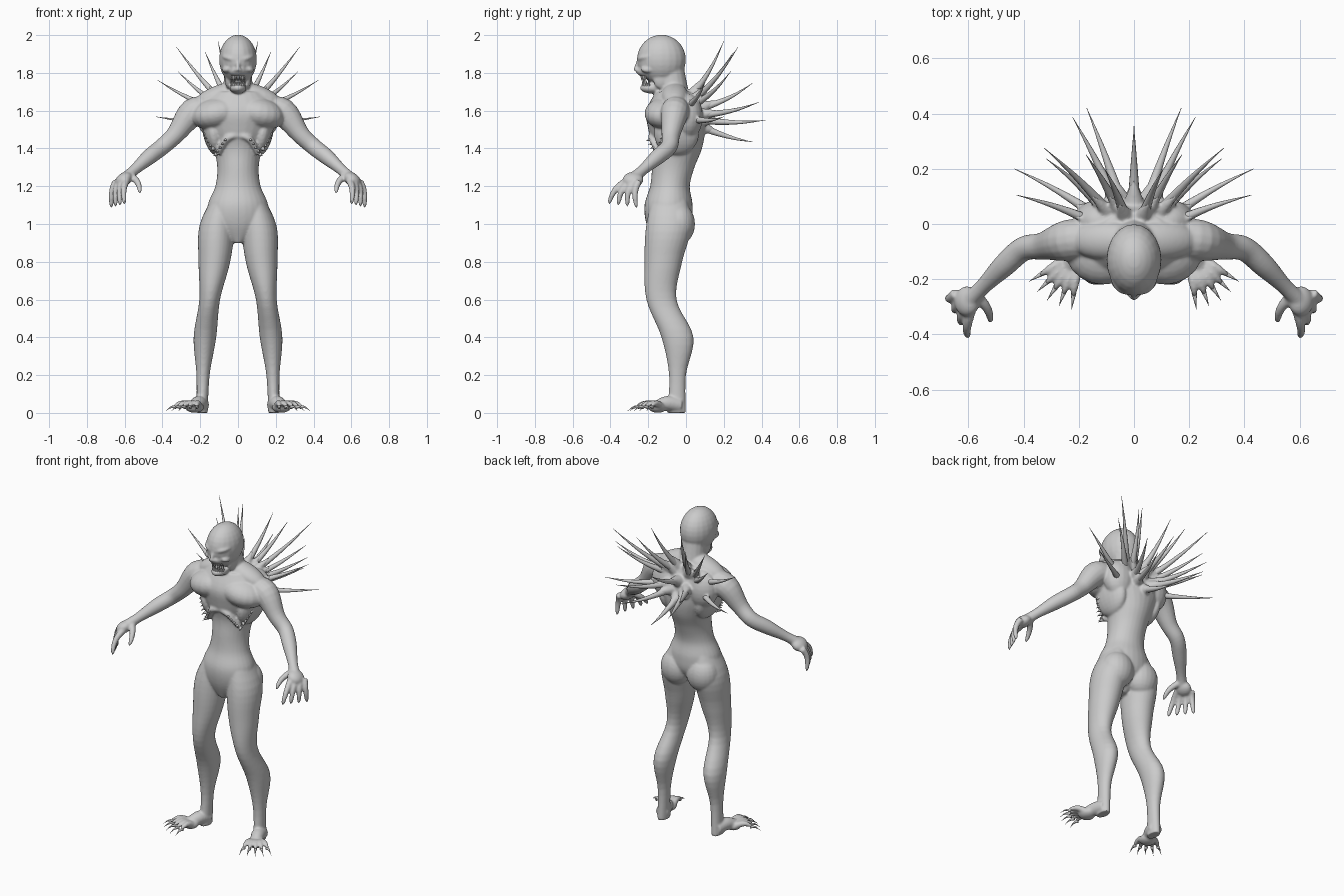
import bpy, bmesh, math
from mathutils import Vector, Matrix

cube = bpy.data.objects.get("Cube")
if cube:
    bpy.data.objects.remove(cube, do_unlink=True)

skin = bpy.data.materials.new("pale grey skin")
skin.use_nodes = True
skin.diffuse_color = (0.6, 0.6, 0.6, 1)
skin.node_tree.nodes["Principled BSDF"].inputs["Base Color"].default_value = skin.diffuse_color


def spline(rows, steps=5):
    """Smooth curve through rows of numbers."""
    result = []
    for i in range(len(rows) - 1):
        before, start = rows[max(i - 1, 0)], rows[i]
        end, after = rows[i + 1], rows[min(i + 2, len(rows) - 1)]
        for k in range(steps):
            t = k / steps
            row = []
            for a, b, c, d in zip(before, start, end, after):
                linear, square, cubic = c - a, 2*a - 5*b + 4*c - d, 3*b - a - 3*c + d
                row.append(b + t * (linear + t * (square + t * cubic)) / 2)
            result.append(row)
    return result + [list(rows[-1])]


def circle(sides):
    angles = [math.tau * i / sides for i in range(sides)]
    return [Vector((math.cos(a), math.sin(a), 0)) for a in angles]


def bridge(bm, rings):
    """Closed skin over a row of matching rings."""
    loops = [[bm.verts.new(point) for point in ring] for ring in rings]
    for low, high in zip(loops, loops[1:]):
        for i in range(len(low)):
            bm.faces.new((low[i - 1], low[i], high[i], high[i - 1]))
    bm.faces.new(loops[0])
    bm.faces.new(loops[-1])


def loft(bm, bottom, step, middle, half, front, back):
    """Stack of level ellipses at even heights."""
    heights = [bottom + step * i for i in range(len(half))]
    rings = []
    for z, x, width, near, far in spline(list(zip(heights, middle, half, front, back))):
        centre, depth = Vector((x, (near + far) / 2, z)), (far - near) / 2
        rings.append([centre + Vector((p.x * width, p.y * depth, 0)) for p in circle(28)])
    bridge(bm, rings)


def sweep(bm, points, radii, sides):
    """Round tube along points, keeping the rings from twisting."""
    turn, last = Matrix.Identity(3).to_quaternion(), Vector((0, 0, 1))
    rings = []
    for i, (point, radius) in enumerate(zip(points, radii)):
        tangent = points[min(i + 1, len(points) - 1)] - points[max(i - 1, 0)]
        turn = last.rotation_difference(tangent) @ turn
        last = tangent
        rings.append([point + turn @ (spoke * radius) for spoke in circle(sides)])
    bridge(bm, rings)


def limb(bm, *rows):
    """Tube through rows of x, y, z, radius."""
    smooth = spline(rows)
    sweep(bm, [Vector(row[:3]) for row in smooth], [row[3] for row in smooth], 16)


def taper(bm, start, end, radius, power=1.0, bend=(0, 0, 0)):
    """Bent spike; a low power gives a blunt tip, a high one a flared root."""
    start, end, bend = Vector(start), Vector(end), Vector(bend)
    steps = [i / 10 for i in range(11)]
    points = [start.lerp(end, t) + bend * math.sin(math.pi * t) for t in steps]
    sweep(bm, points, [max(radius * (1 - t) ** power, 0.001) for t in steps], 10)


def blob(bm, centre, size, tilt=0):
    shape = Matrix.Translation(centre) @ Matrix.Rotation(tilt, 4, 'Y') @ Matrix.Diagonal((*size, 1))
    bmesh.ops.create_uvsphere(bm, u_segments=20, v_segments=14, radius=1, matrix=shape)


def mirror_all(bm):
    copied = bmesh.ops.duplicate(bm, geom=bm.verts[:] + bm.edges[:] + bm.faces[:])["geom"]
    verts = [item for item in copied if isinstance(item, bmesh.types.BMVert)]
    bmesh.ops.scale(bm, vec=(-1, 1, 1), verts=verts)


def finish(bm, name):
    bmesh.ops.recalc_face_normals(bm, faces=bm.faces[:])
    for face in bm.faces:
        face.smooth = True
    mesh = bpy.data.meshes.new(name)
    bm.to_mesh(mesh)
    bm.free()
    mesh.materials.append(skin)
    obj = bpy.data.objects.new(name, mesh)
    bpy.context.scene.collection.objects.link(obj)
    return obj


body, spikes, claws, teeth, thorns = [bmesh.new() for part in range(5)]


def back_spike(turn, lift, reach=0.5):
    """Spike pointing away from the chest, with a fleshy root on the body."""
    turn, lift = math.radians(turn), math.radians(lift)
    flat = math.cos(lift)
    way = Vector((math.sin(turn) * flat, math.cos(turn) * flat, math.sin(lift)))
    chest = Vector((0, -0.05, 1.55))
    root, tip = chest + way * 0.14, chest + way * reach
    taper(spikes, root, tip, 0.022, bend=(0, 0.01, -0.012))
    taper(body, root, root.lerp(tip, 0.35), 0.04)


# Leg, running up inside the hip
loft(body, bottom=0, step=0.2,
     middle=(0.19, 0.185, 0.175, 0.15, 0.125, 0.11, 0.07),
     half=(0.03, 0.035, 0.06, 0.055, 0.084, 0.092, 0.03),
     front=(-0.1, -0.09, -0.13, -0.21, -0.22, -0.21, -0.16),
     back=(0, 0, 0.04, -0.05, -0.02, 0.03, -0.02))

# Foot, toes and claws fanned around the ankle
limb(body, (0.19, -0.03, 0.04, 0.04), (0.21, -0.1, 0.05, 0.04), (0.24, -0.16, 0.03, 0.03))
blob(body, centre=(0.23, -0.15, 0.03), size=(0.05, 0.05, 0.03))
ankle = Vector((0.2, -0.1, 0.03))
for toe in range(5):
    angle = math.radians(7 + 13 * toe)
    way = Vector((math.sin(angle), -math.cos(angle), 0))
    tip = ankle + way * 0.17
    taper(body, ankle + way * 0.06, tip, 0.022, 0.4, bend=(0, 0, 0.02))
    taper(claws, tip - way * 0.02, tip + way * 0.04 - Vector((0, 0, 0.02)), 0.01, bend=(0, 0, 0.01))

# Arm, wrist and palm
limb(body, (0.15, -0.05, 1.6, 0.07), (0.24, -0.06, 1.59, 0.075), (0.33, -0.08, 1.475, 0.05),
     (0.4, -0.09, 1.41, 0.045), (0.47, -0.15, 1.355, 0.042), (0.55, -0.23, 1.285, 0.029),
     (0.61, -0.29, 1.23, 0.035))
blob(body, centre=(0.605, -0.28, 1.235), size=(0.05, 0.055, 0.035), tilt=0.6)

# Fingers from index to little, then the thumb
for finger in range(4):
    t = finger / 3
    knuckle = Vector((0.59, -0.31, 1.23)).lerp(Vector((0.645, -0.25, 1.225)), t)
    tip = Vector((0.6, -0.41, 1.1)).lerp(Vector((0.67, -0.26, 1.08)), t)
    taper(body, knuckle, tip, 0.02, 0.25, bend=(0.01, -0.015, 0.015))
taper(body, (0.57, -0.26, 1.255), (0.52, -0.36, 1.16), 0.021, 0.3, bend=(-0.015, 0, 0.01))

# Muscles of the trunk
blob(body, centre=(0.11, -0.1, 1.585), size=(0.14, 0.12, 0.085), tilt=0.2)   # pectoral
blob(body, centre=(0.1, -0.06, 1.68), size=(0.14, 0.07, 0.055), tilt=0.35)   # neck muscle
blob(body, centre=(0.12, 0.01, 1.57), size=(0.1, 0.08, 0.12))                # shoulder blade
blob(body, centre=(0.09, -0.04, 1), size=(0.1, 0.088, 0.11))                 # buttock
blob(body, centre=(0.13, -0.05, 1.48), size=(0.055, 0.12, 0.12), tilt=0.2)   # rib flank

# Rib arch, with thorns along it and up the flank
limb(body, (0, -0.18, 1.47, 0.015), (0.06, -0.18, 1.45, 0.018), (0.11, -0.14, 1.37, 0.015))
for low, high in (((0.115, -0.14, 1.37), (0.06, -0.18, 1.45)), ((0.13, -0.13, 1.4), (0.17, -0.1, 1.48))):
    for thorn in range(5):
        root = Vector(low).lerp(Vector(high), thorn / 4)
        taper(thorns, root, root + Vector((0.015, -0.03, -0.01)), 0.012)

# Face
taper(body, (0.01, -0.245, 1.87), (0.085, -0.18, 1.89), 0.014, 0.3, bend=(0.01, -0.02, 0))  # brow
blob(body, centre=(0.055, -0.2, 1.82), size=(0.03, 0.04, 0.02), tilt=0.3)                   # cheekbone
blob(body, centre=(0.05, -0.13, 1.77), size=(0.02, 0.045, 0.055))                           # jaw hinge
blob(body, centre=(0.035, -0.225, 1.85), size=(0.017, 0.015, 0.01))                         # eye
blob(body, centre=(0.01, -0.26, 1.815), size=(0.012, 0.012, 0.01))                          # nostril

# Teeth around both jaws
for tooth in range(5):
    angle = math.radians(7 + 16 * tooth)
    gum = Vector((0.037 * math.sin(angle), -0.185 - 0.05 * math.cos(angle), 1.79))
    length = 0.045 if tooth == 2 else 0.03
    taper(teeth, gum, gum - Vector((0, 0, length)), 0.007, 0.6)
    gum += Vector((0, 0.005, -0.06))
    taper(teeth, gum, gum + Vector((0, 0, length)), 0.006, 0.6)

# Paired back spikes, as degrees from the spine and above level
for turn, lift in ((70, 25), (60, 2), (23, 57), (30, 46), (48, 31), (27, 11), (20, 0)):
    back_spike(turn, lift)
back_spike(45, 40, reach=0.6)

for bm in (body, spikes, claws, teeth, thorns):
    mirror_all(bm)

# Middle spikes, torso, neck and head
back_spike(0, 26, reach=0.45)
back_spike(0, -16, reach=0.42)
loft(body, bottom=0.9, step=0.1, middle=[0] * 9,
     half=(0.03, 0.15, 0.16, 0.12, 0.11, 0.13, 0.18, 0.22, 0.14),
     front=(-0.17, -0.21, -0.22, -0.19, -0.18, -0.175, -0.2, -0.21, -0.16),
     back=(-0.08, 0.02, 0.035, 0.02, 0.045, 0.085, 0.1, 0.085, 0.04))
limb(body, (0, -0.06, 1.6, 0.1), (0, -0.07, 1.72, 0.08), (0, -0.08, 1.82, 0.07))
blob(body, centre=(0, -0.13, 1.87), size=(0.1, 0.13, 0.132))
blob(body, centre=(0, -0.2, 1.81), size=(0.052, 0.065, 0.035))
blob(body, centre=(0, -0.175, 1.72), size=(0.045, 0.07, 0.03))
taper(body, (0, -0.24, 1.88), (0, -0.275, 1.81), 0.013, 0.2)

# Fuse the body parts into one smooth skin
creature = finish(body, "body")
fuse = creature.modifiers.new("fuse", 'REMESH')
fuse.mode = 'VOXEL'
fuse.voxel_size = 0.006
fuse.use_smooth_shade = True
relax = creature.modifiers.new("relax", 'SMOOTH')
relax.iterations = 9

finish(spikes, "back_spikes")
finish(claws, "toe_claws")
finish(teeth, "teeth")
finish(thorns, "rib_thorns")
